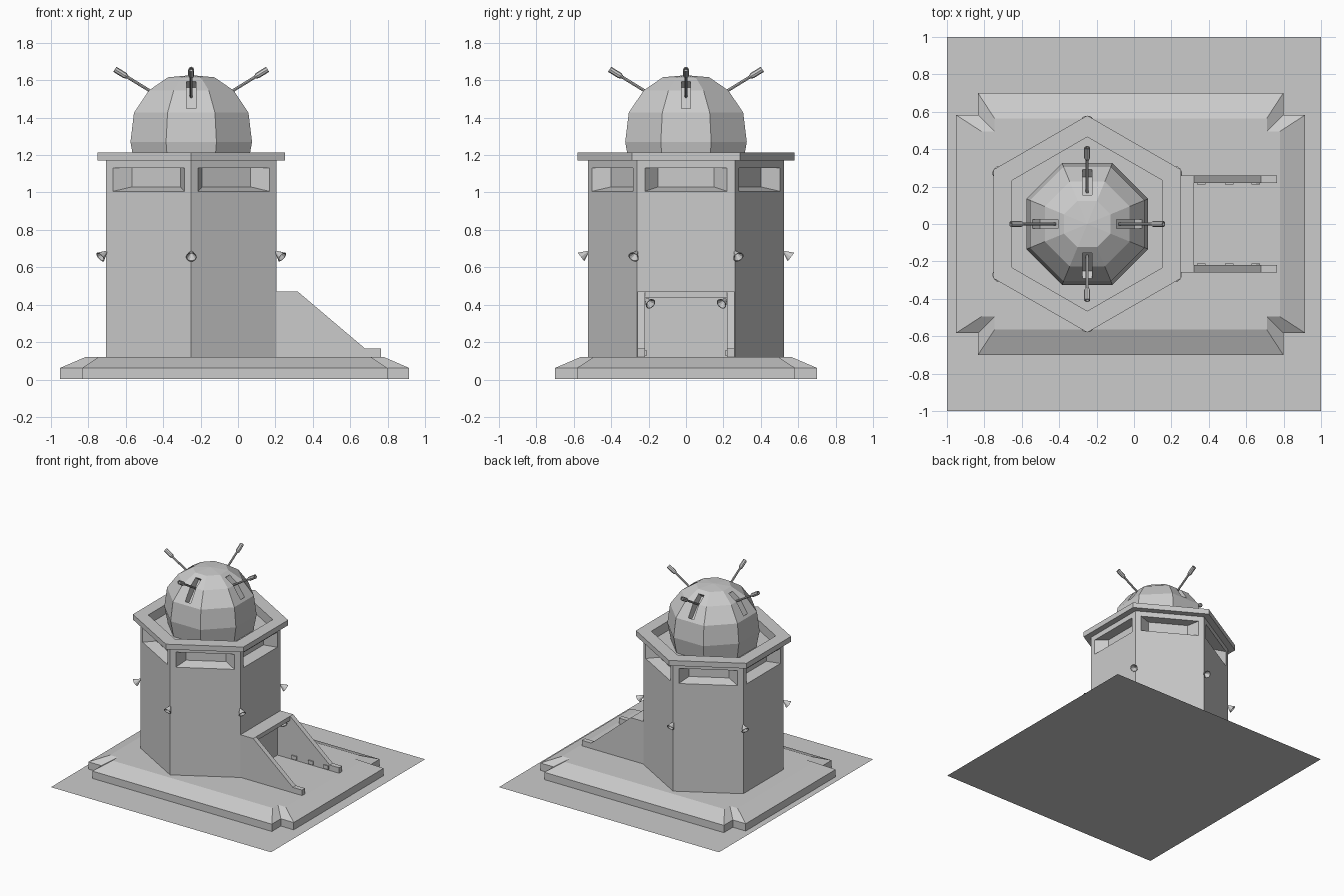
import bpy, bmesh
from math import pi, cos, sin, radians
from mathutils import Matrix, Vector

cube = bpy.data.objects.get("Cube")
if cube:
    bpy.data.objects.remove(cube)

grey = bpy.data.materials.new("concrete grey")
grey.use_nodes = True
grey.diffuse_color = (0.6, 0.6, 0.6, 1)
grey.node_tree.nodes["Principled BSDF"].inputs["Base Color"].default_value = (0.6, 0.6, 0.6, 1)

CX = -0.25  # tower axis
AXIS = Matrix.Translation((CX, 0, 0))


def spin(angle):
    return AXIS @ Matrix.Rotation(angle, 4, 'Z')


def loft(bm, rings, matrix=Matrix()):
    """Skin between equal rings of points and cap both ends."""
    rows = [[bm.verts.new(matrix @ Vector(p)) for p in ring] for ring in rings]
    n = len(rows[0])
    for a, b in zip(rows, rows[1:]):
        for i in range(n):
            j = (i + 1) % n
            bm.faces.new((a[i], a[j], b[j], b[i]))
    bm.faces.new(rows[0][::-1])
    bm.faces.new(rows[-1])


def circle(r, z, n, start=0.0):
    return [(r * cos(start + 2 * pi * i / n), r * sin(start + 2 * pi * i / n), z) for i in range(n)]


def lathe(bm, profile, n, start=0.0, matrix=Matrix()):
    loft(bm, [circle(r, z, n, start) for r, z in profile], matrix)


def box(bm, size, matrix):
    bmesh.ops.create_cube(bm, size=1, matrix=matrix @ Matrix.Diagonal((*size, 1)))


def aim(point, direction):
    """Frame at point whose z axis runs along direction."""
    return Matrix.Translation(point) @ Vector(direction).to_track_quat('Z', 'Y').to_matrix().to_4x4()


def finish(bm, name):
    bmesh.ops.remove_doubles(bm, verts=bm.verts, dist=1e-5)
    bmesh.ops.recalc_face_normals(bm, faces=bm.faces)
    mesh = bpy.data.meshes.new(name)
    bm.to_mesh(mesh)
    bm.free()
    mesh.materials.append(grey)
    obj = bpy.data.objects.new(name, mesh)
    bpy.context.collection.objects.link(obj)
    return obj


def cut(obj, cutter):
    mod = obj.modifiers.new("cut", 'BOOLEAN')
    mod.operation = 'DIFFERENCE'
    mod.solver = 'EXACT'
    mod.object = cutter
    cutter.hide_render = True
    bpy.context.view_layer.objects.active = obj
    bpy.ops.object.modifier_apply(modifier=mod.name)
    bpy.data.objects.remove(cutter)


# Flat ground sheet
bm = bmesh.new()
bmesh.ops.create_grid(bm, x_segments=1, y_segments=1, size=1)
finish(bm, "ground_sheet")


# Foundation slab with notched corners and sloped shoulders
def notched(x, y, nx, ny, z):
    quarter = [(x, ny), (nx, ny), (nx, y)]
    pts = quarter + [(-a, b) for a, b in quarter[::-1]]
    pts += [(-a, -b) for a, b in pts]
    return [(a - 0.018, b, z) for a, b in pts]


bm = bmesh.new()
outer = (0.933, 0.70, 0.816, 0.583)
loft(bm, [notched(*outer, 0.002), notched(*outer, 0.062),
          notched(0.798, 0.565, 0.728, 0.495, 0.12)])
finish(bm, "foundation")

# Six-sided tower with overhanging parapet and sunken roof
bm = bmesh.new()
lathe(bm, [(0.525, 0.11), (0.525, 1.172), (0.58, 1.172), (0.58, 1.215),
           (0.465, 1.215), (0.465, 1.137)], 6, pi / 2, AXIS)
tower = finish(bm, "tower")

# Tapered window recess on every side
def window_ring(depth, half, low):
    x = 0.455 - depth
    return [(x, -half, low), (x, half, low), (x, half, 1.13), (x, -half, 1.13)]


bm = bmesh.new()
for k in range(6):
    loft(bm, [window_ring(-0.02, 0.2375, 1.0), window_ring(0.08, 0.15, 1.03)], spin(k * pi / 3))
cut(tower, finish(bm, "window_cutter"))

# Eight-sided dome
bm = bmesh.new()
flat = cos(pi / 8)
profile = [(0.30, 1.13), (0.325, 1.27), (0.306, 1.427), (0.226, 1.546), (0.124, 1.616), (0, 1.627)]
lathe(bm, [(r / flat, z) for r, z in profile], 8, pi / 8, AXIS)
dome = finish(bm, "dome")

# Gun slots in the dome
bm = bmesh.new()
for k in range(4):
    frame = spin(k * pi / 2) @ Matrix.Translation((0.245, 0, 1.54))
    box(bm, (0.16, 0.05, 0.20), frame @ Matrix.Rotation(radians(-42), 4, 'Y'))
cut(dome, finish(bm, "slot_cutter"))

# Gun barrels with thicker muzzles
bm = bmesh.new()
for k in range(4):
    frame = spin(k * pi / 2) @ aim((0.17, 0, 1.512), (0.187, 0, 0.115))
    lathe(bm, [(0.008, 0), (0.008, 0.2), (0.016, 0.215), (0.016, 0.28), (0.011, 0.28), (0.011, 0.26)],
          8, 0, frame)
finish(bm, "gun_barrels")

# Entrance side walls, stepping down to the slab
bm = bmesh.new()
side = [(0.19, 0.11), (0.19, 0.47), (0.32, 0.47), (0.68, 0.165), (0.765, 0.165), (0.765, 0.11)]
for s in (-1, 1):
    loft(bm, [[(x, s * y, z) for x, z in side] for y in (0.22, 0.26)])
finish(bm, "entrance_walls")

# Entrance roof slab
bm = bmesh.new()
box(bm, (0.13, 0.45, 0.035), Matrix.Translation((0.255, 0, 0.4525)))
finish(bm, "entrance_roof")

# Small floor lights along the inner wall faces
bm = bmesh.new()
for s in (-1, 1):
    for x in (0.36, 0.51, 0.65):
        box(bm, (0.045, 0.012, 0.03), Matrix.Translation((x, s * 0.217, 0.142)))
finish(bm, "floor_lights")

# Hollow cone lamps on the tower corners and under the entrance roof
lamp = [(0.005, 0), (0.03, 0.048), (0.026, 0.048), (0.004, 0.012)]
bm = bmesh.new()
for k in range(6):
    lathe(bm, lamp, 10, 0, spin(pi / 6 + k * pi / 3) @ aim((0.523, 0, 0.684), (0.038, 0, -0.029)))
finish(bm, "tower_lamps")

bm = bmesh.new()
for s in (-1, 1):
    lathe(bm, lamp, 10, 0, aim((0.25, s * 0.215, 0.43), (0.6, -s * 0.5, -0.5)))
finish(bm, "entrance_lamps")
